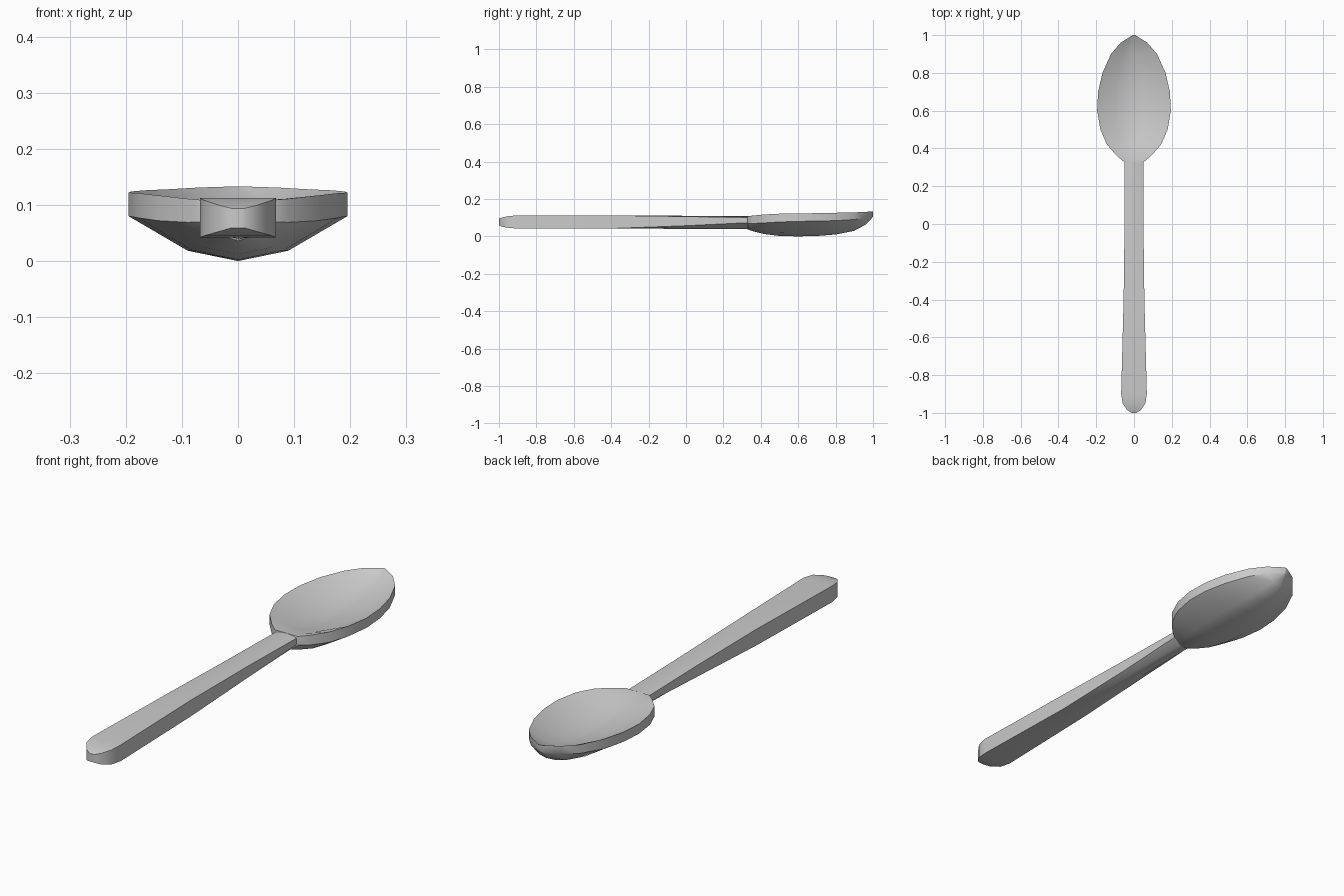
import bpy
import bmesh
import math

cube = bpy.data.objects.get("Cube")
if cube:
    bpy.data.objects.remove(cube)

# Brushed metal
metal = bpy.data.materials.new("grey_metal")
metal.use_nodes = True
colour = (0.6, 0.6, 0.6, 1)
metal.diffuse_color = colour
metal.node_tree.nodes["Principled BSDF"].inputs["Base Color"].default_value = colour


def section(y, half_width, edge_top, edge_bottom, centre_top, centre_bottom):
    """Closed cross-section: a flat edge band, a dished or ridged top, a faceted belly."""
    inner_top = centre_top + (edge_top - centre_top) * 0.3
    belly = centre_bottom + (edge_bottom - centre_bottom) * 0.23
    right = [
        (half_width * 0.5, inner_top),
        (half_width, edge_top),
        (half_width, edge_bottom),
        (half_width * 0.46, belly),
    ]
    left = [(-x, z) for x, z in reversed(right)]
    ring = [(0, centre_top)] + right + [(0, centre_bottom)] + left
    return [(x, y, z) for x, z in ring]


def loft(name, stations):
    """Skin a row of cross-sections and close both ends."""
    bm = bmesh.new()
    rings = [[bm.verts.new(p) for p in section(*s)] for s in stations]
    for ring_a, ring_b in zip(rings, rings[1:]):
        count = len(ring_a)
        for i in range(count):
            j = (i + 1) % count
            bm.faces.new((ring_a[i], ring_a[j], ring_b[j], ring_b[i]))
    bm.faces.new(rings[0])
    bm.faces.new(rings[-1])
    bmesh.ops.recalc_face_normals(bm, faces=bm.faces)
    mesh = bpy.data.meshes.new(name)
    bm.to_mesh(mesh)
    bm.free()
    mesh.materials.append(metal)
    spoon = bpy.data.objects.new(name, mesh)
    bpy.context.collection.objects.link(spoon)
    bpy.ops.object.select_all(action="DESELECT")
    spoon.select_set(True)
    bpy.context.view_layer.objects.active = spoon
    bpy.ops.object.shade_smooth_by_angle(angle=math.radians(35))
    return spoon


# Handle: rounded flat end narrowing to a ridged neck
# columns: y, half width, edge top, edge bottom, centre top, centre bottom
handle = [
    (-1.0, 0.012, 0.094, 0.059, 0.094, 0.059),
    (-0.985, 0.036, 0.1, 0.052, 0.1, 0.052),
    (-0.95, 0.06, 0.108, 0.045, 0.108, 0.045),
    (-0.9, 0.068, 0.112, 0.042, 0.112, 0.042),
    (-0.4, 0.055, 0.112, 0.042, 0.112, 0.042),
    (0, 0.05, 0.106, 0.057, 0.11, 0.04),
    (0.33, 0.05, 0.1, 0.073, 0.108, 0.038),
]

# Bowl: pointed oval with a shallow dish and a deep faceted belly
bowl = [
    (0.331, 0.055, 0.108, 0.07, 0.108, 0.036),
    (0.36, 0.09, 0.111, 0.069, 0.105, 0.027),
    (0.42, 0.143, 0.117, 0.072, 0.09, 0.012),
    (0.5, 0.178, 0.121, 0.077, 0.071, 0.002),
    (0.6, 0.195, 0.122, 0.08, 0.061, 0),
    (0.7, 0.19, 0.124, 0.082, 0.06, 0.002),
    (0.8, 0.167, 0.126, 0.084, 0.07, 0.01),
    (0.9, 0.122, 0.128, 0.09, 0.092, 0.03),
    (0.96, 0.07, 0.131, 0.098, 0.113, 0.062),
    (1.0, 0.006, 0.133, 0.106, 0.133, 0.104),
]

loft("spoon", handle + bowl)
